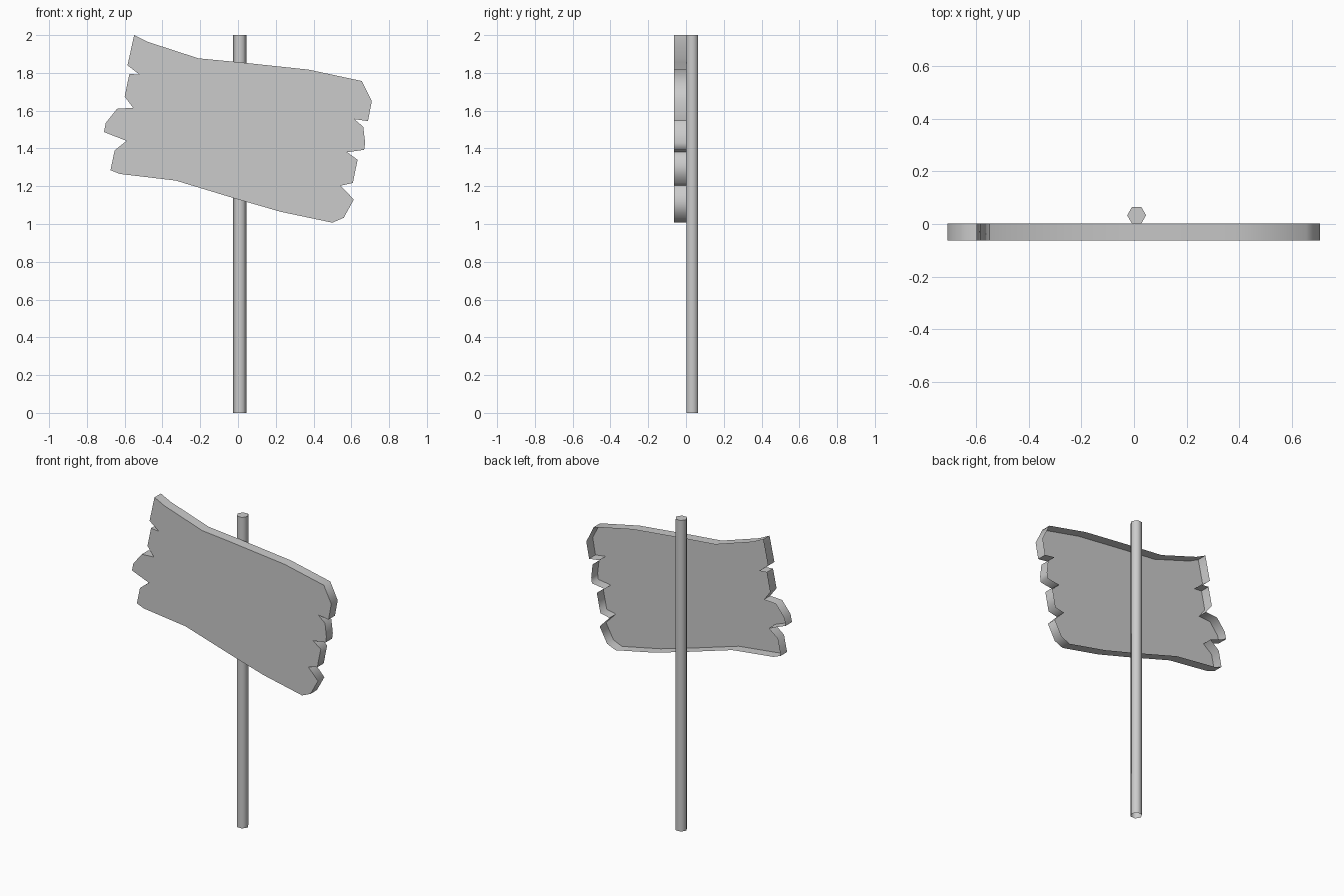
import bpy, bmesh, math

cube = bpy.data.objects.get("Cube")
if cube:
    bpy.data.objects.remove(cube, do_unlink=True)

grey = bpy.data.materials.new("plain grey")
grey.use_nodes = True
colour = (0.6, 0.6, 0.6, 1)
grey.diffuse_color = colour
grey.node_tree.nodes["Principled BSDF"].inputs["Base Color"].default_value = colour


def open_extrusion(name, points, offset, smooth_angle):
    """Sweep a closed outline along offset, leaving the starting end open."""
    bm = bmesh.new()
    start = bm.faces.new([bm.verts.new(p) for p in points])
    swept = bmesh.ops.extrude_face_region(bm, geom=[start], use_keep_orig=True)
    verts = [v for v in swept["geom"] if isinstance(v, bmesh.types.BMVert)]
    bmesh.ops.translate(bm, vec=offset, verts=verts)
    bmesh.ops.recalc_face_normals(bm, faces=bm.faces)
    bmesh.ops.delete(bm, geom=[start], context="FACES_ONLY")
    mesh = bpy.data.meshes.new(name)
    bm.to_mesh(mesh)
    bm.free()
    mesh.materials.append(grey)
    obj = bpy.data.objects.new(name, mesh)
    bpy.context.collection.objects.link(obj)
    bpy.ops.object.select_all(action="DESELECT")
    obj.select_set(True)
    bpy.context.view_layer.objects.active = obj
    bpy.ops.object.shade_smooth_by_angle(angle=math.radians(smooth_angle))


# Outline of the weathered board, as (x, z) runs along each edge
top_edge = [(-.55, 2), (-.48, 1.965), (-.21, 1.877), (0, 1.857), (.375, 1.817), (.655, 1.757)]
left_end = [(.708, 1.65), (.688, 1.545), (.615, 1.555), (.663, 1.515), (.673, 1.43),
            (.668, 1.393), (.578, 1.38), (.633, 1.34), (.608, 1.217), (.543, 1.203),
            (.613, 1.13), (.56, 1.033)]
bottom_edge = [(.5, 1.007), (.225, 1.065), (0, 1.13), (-.33, 1.23), (-.625, 1.265)]
right_end = [(-.675, 1.285), (-.653, 1.39), (-.59, 1.44), (-.71, 1.487), (-.7, 1.535),
             (-.64, 1.61), (-.555, 1.615), (-.6, 1.675), (-.575, 1.795),
             (-.52, 1.79), (-.585, 1.84)]
outline = top_edge + left_end + bottom_edge + right_end

# Board: a front sheet with rim walls, open at the back
FRONT, JOINT = -.063, .002
open_extrusion("sign_board", [(x, JOINT, z) for x, z in outline],
               (0, FRONT - JOINT, 0), 80)

# Six-sided post behind the board, open at the foot
radius = .036
centre_y = JOINT + radius * math.cos(math.pi / 6)
hexagon = [(.01 + radius * math.cos(i * math.pi / 3),
            centre_y + radius * math.sin(i * math.pi / 3), 0) for i in range(6)]
open_extrusion("post", hexagon, (0, 0, 2), 65)
